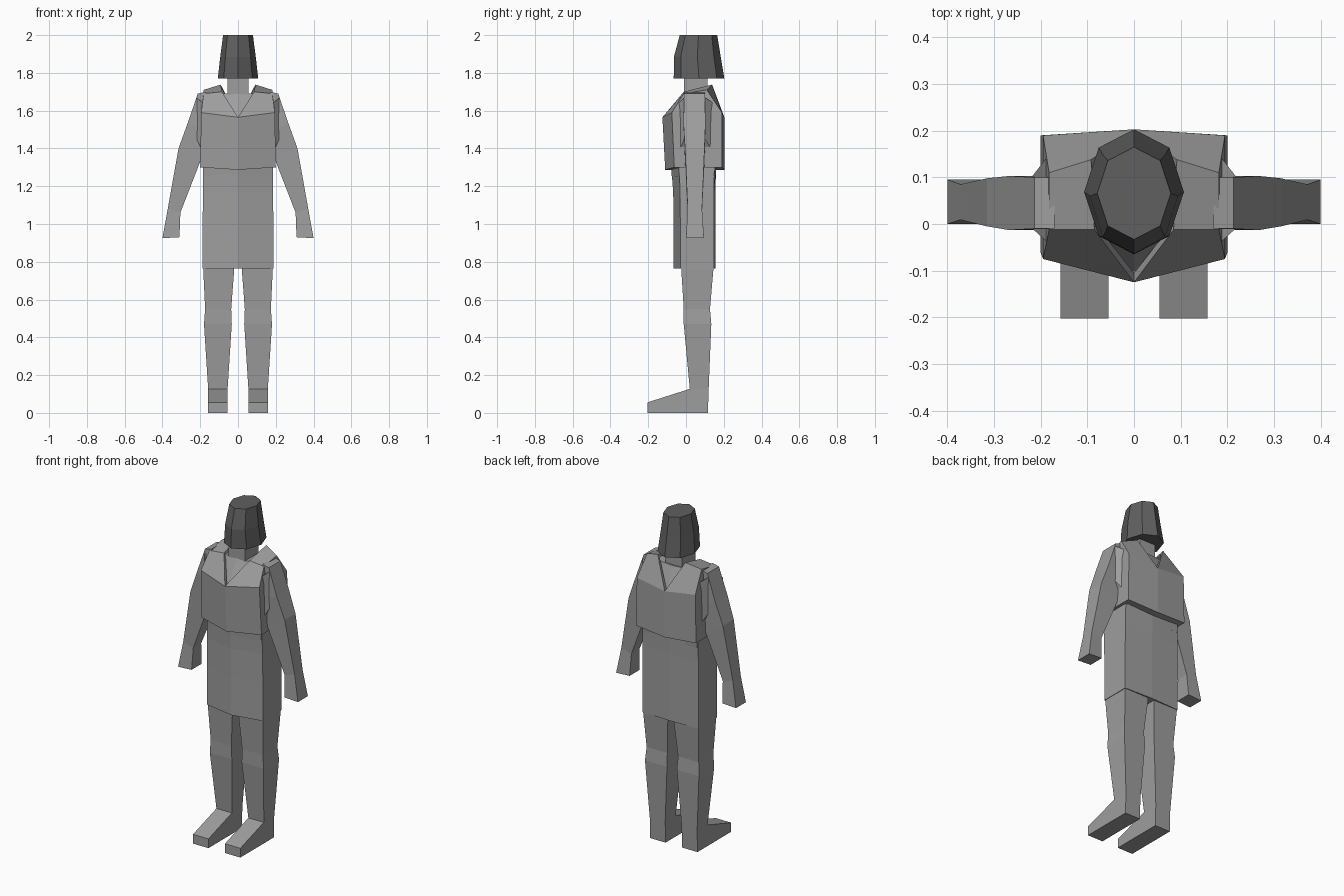
import bpy, bmesh, math

cube = bpy.data.objects.get("Cube")
if cube:
    bpy.data.objects.remove(cube, do_unlink=True)


def material(name, value):
    m = bpy.data.materials.new(name)
    m.use_nodes = True
    colour = (value, value, value, 1)
    m.diffuse_color = colour
    m.node_tree.nodes["Principled BSDF"].inputs["Base Color"].default_value = colour
    return m


grey = material("mid grey", 0.34)
dark = material("dark grey", 0.115)


def finish(name, bm, mat, mirror=False):
    bmesh.ops.recalc_face_normals(bm, faces=bm.faces)
    mesh = bpy.data.meshes.new(name)
    bm.to_mesh(mesh)
    bm.free()
    mesh.materials.append(mat)
    ob = bpy.data.objects.new(name, mesh)
    bpy.context.collection.objects.link(ob)
    if mirror:
        ob.modifiers.new("mirror", "MIRROR").use_clip = True
    return ob


def loft(name, rings, mat, mirror=False):
    """Skin a stack of equal-sized rings and cap both ends."""
    bm = bmesh.new()
    loops = [[bm.verts.new(p) for p in ring] for ring in rings]
    n = len(loops[0])
    for a, b in zip(loops, loops[1:]):
        for i in range(n):
            j = (i + 1) % n
            bm.faces.new((a[i], a[j], b[j], b[i]))
    bm.faces.new(loops[0])
    bm.faces.new(loops[-1])
    return finish(name, bm, mat, mirror)


def box_ring(x0, x1, y0, y1, z0, z1=None):
    z1 = z0 if z1 is None else z1
    return [(x0, y0, z0), (x1, y0, z1), (x1, y1, z1), (x0, y1, z0)]


def body_ring(w, front, front_side, back_side, back, z):
    return [(0, front, z), (w, front_side, z), (w, back_side, z),
            (0, back, z), (-w, back_side, z), (-w, front_side, z)]


# Helmet: tapered octagon with an upright lower front
def helmet_ring(w, front, back, z):
    mid, half = (front + back) / 2, (back - front) / 2
    return [(w * math.sin(i * math.pi / 4), mid - half * math.cos(i * math.pi / 4), z)
            for i in range(8)]


loft("helmet", [helmet_ring(0.107, -0.065, 0.203, 1.77),
                helmet_ring(0.094, -0.064, 0.184, 1.885),
                helmet_ring(0.079, -0.033, 0.165, 2.0)], dark)

# Neck
loft("neck", [box_ring(-0.055, 0.055, -0.01, 0.115, z) for z in (1.62, 1.79)], grey)

# Shirt body under the vest, with the skirt below
loft("shirt", [body_ring(0.18, -0.075, -0.035, 0.15, 0.155, 1.25),
               body_ring(0.18, -0.10, -0.06, 0.17, 0.185, 1.55),
               body_ring(0.17, -0.01, 0.0, 0.11, 0.125, 1.69)], grey)
loft("skirt", [body_ring(0.187, -0.065, -0.03, 0.148, 0.155, 0.765),
               body_ring(0.187, -0.065, -0.03, 0.148, 0.155, 1.0),
               body_ring(0.186, -0.068, -0.032, 0.148, 0.155, 1.17),
               body_ring(0.184, -0.078, -0.035, 0.150, 0.160, 1.30)], grey)

# Vest: half shell with an open V at front and back, mirrored
points = {
    "hem_f": (0, -0.11, 1.287), "hem_fs": (0.2, -0.062, 1.3),
    "hem_bs": (0.2, 0.19, 1.3), "hem_b": (0, 0.203, 1.287),
    "v_f": (0, -0.125, 1.565), "chest_f": (0.195, -0.075, 1.59),
    "chest_b": (0.195, 0.19, 1.59), "v_b": (0, 0.203, 1.565),
    "neck_f": (0.085, -0.012, 1.70), "shoulder_f": (0.182, -0.012, 1.69),
    "neck_b": (0.092, 0.138, 1.738), "shoulder_b": (0.182, 0.11, 1.71),
}
panels = ["hem_f hem_fs chest_f v_f", "hem_fs hem_bs chest_b chest_f",
          "hem_bs hem_b v_b chest_b", "v_f chest_f shoulder_f neck_f",
          "neck_f shoulder_f shoulder_b neck_b", "neck_b shoulder_b chest_b v_b",
          "chest_f chest_b shoulder_b shoulder_f", "hem_f hem_b hem_bs hem_fs"]
bm = bmesh.new()
verts = {k: bm.verts.new(p) for k, p in points.items()}
for panel in panels:
    bm.faces.new([verts[k] for k in panel.split()])
vest = finish("vest", bm, grey, True)
shell = vest.modifiers.new("thickness", "SOLIDIFY")
shell.thickness = 0.02
shell.offset = -1

# Armhole gussets between vest and sleeves
loft("armhole", [[(x, y0, z0), (x, y1, z0), (x, y1, z1), (x, y0, z1)]
                 for x, y0, y1, z0, z1 in ((0.185, -0.04, 0.145, 1.38, 1.64),
                                           (0.22, -0.008, 0.1, 1.45, 1.67))],
     grey, True)

# Arms: shoulder, upper arm, elbow, wrist, hand end
loft("arm", [box_ring(0.17, 0.213, -0.01, 0.10, 1.70, 1.69),
             box_ring(0.17, 0.268, -0.013, 0.103, 1.50, 1.53),
             box_ring(0.20, 0.315, -0.005, 0.098, 1.33, 1.40),
             box_ring(0.305, 0.372, 0.009, 0.085, 1.06, 1.08),
             box_ring(0.31, 0.40, 0.0, 0.095, 0.93, 0.925)], grey, True)

# Legs: hip, above knee, below knee, ankle
loft("leg", [box_ring(0.018, 0.18, -0.025, 0.145, 0.85),
             box_ring(0.02, 0.184, -0.025, 0.145, 0.76),
             box_ring(0.036, 0.174, -0.012, 0.127, 0.55),
             box_ring(0.033, 0.18, -0.012, 0.134, 0.47),
             box_ring(0.055, 0.158, 0.02, 0.12, 0.127)], grey, True)

# Feet: side outline pulled across the width
outline = [(-0.203, 0), (-0.203, 0.056), (0.02, 0.127), (0.12, 0.127), (0.116, 0)]
loft("foot", [[(x, y, z) for y, z in outline] for x in (0.055, 0.158)], grey, True)
